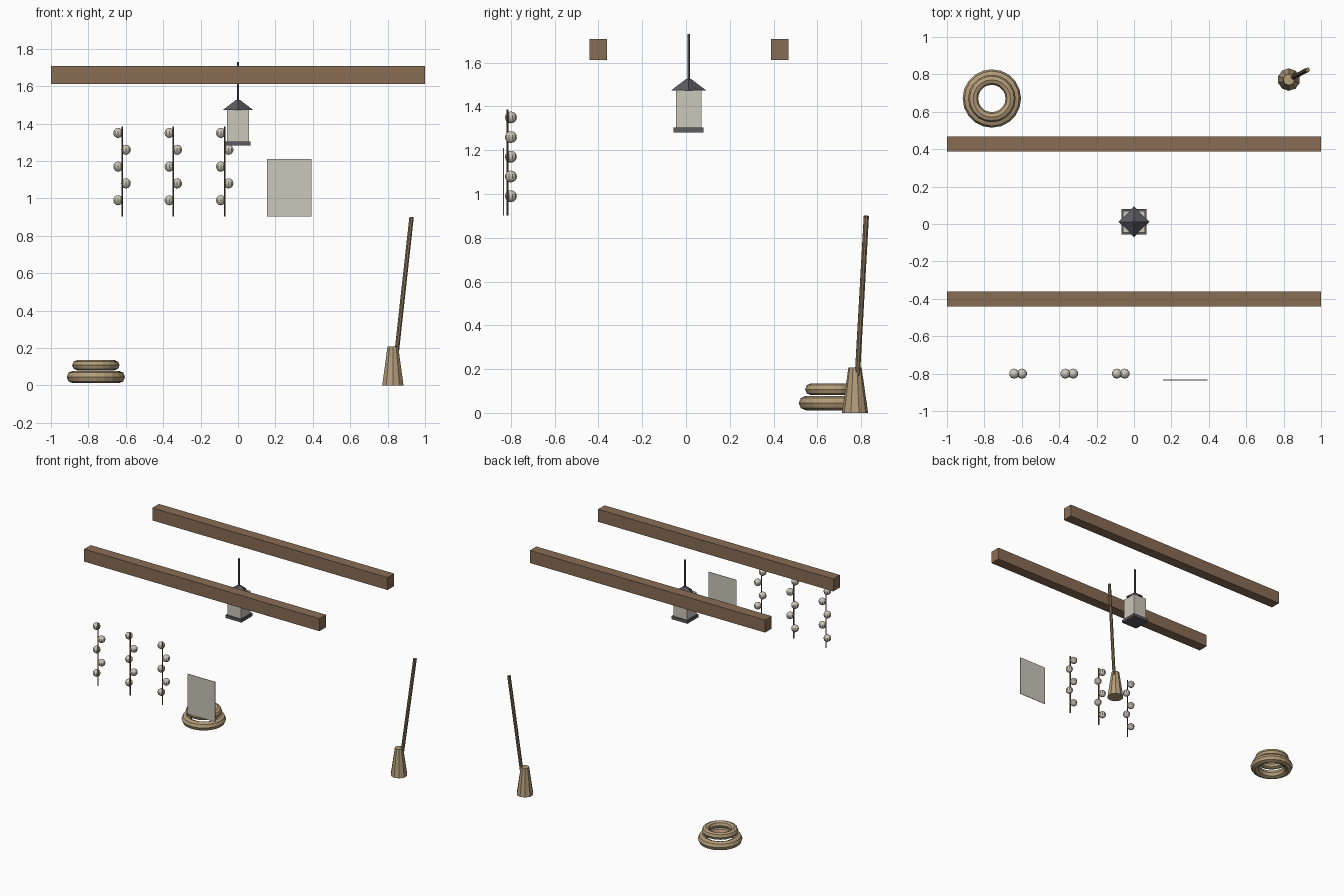
import bpy, math
from mathutils import Vector

if "Cube" in bpy.data.objects:
    bpy.data.objects.remove(bpy.data.objects["Cube"])


def srgb(r, g, b):
    f = lambda c: c / 12.92 if c <= 0.04045 else ((c + 0.055) / 1.055) ** 2.4
    return (f(r / 255), f(g / 255), f(b / 255), 1)


def material(name, rgb):
    m = bpy.data.materials.new(name)
    m.diffuse_color = srgb(*rgb)
    m.use_nodes = True
    m.node_tree.nodes["Principled BSDF"].inputs["Base Color"].default_value = m.diffuse_color
    return m


WOOD = material("brown wood", (136, 108, 84))
STRAW = material("straw", (180, 157, 122))
STICK = material("stick wood", (138, 118, 90))
CORD = material("dark cord", (98, 84, 68))
METAL = material("dark metal", (92, 92, 98))
PAPER = material("pale paper", (203, 199, 186))
BULB = material("pale bulb", (204, 199, 184))


def finish(name, mat):
    o = bpy.context.object
    o.name = name
    o.data.materials.append(mat)
    return o


def box(name, mat, lo, hi):
    lo, hi = Vector(lo), Vector(hi)
    bpy.ops.mesh.primitive_cube_add(size=1, location=(lo + hi) / 2)
    o = finish(name, mat)
    o.scale = hi - lo
    return o


def rod(name, mat, a, b, r1, r2, sides):
    # tapered prism from point a to point b
    a, b = Vector(a), Vector(b)
    bpy.ops.mesh.primitive_cone_add(vertices=sides, radius1=r1, radius2=r2,
                                    depth=(b - a).length, location=(a + b) / 2)
    o = finish(name, mat)
    o.rotation_euler = (b - a).to_track_quat('Z', 'Y').to_euler()
    return o


# ceiling beams
for name, y in (("front_beam", -0.40), ("back_beam", 0.428)):
    box(name, WOOD, (-1, y - 0.04, 1.612), (1, y + 0.04, 1.708))

# hanging lantern
ly = 0.012
box("lantern_base", METAL, (-0.068, ly - 0.068, 1.282), (0.068, ly + 0.068, 1.304))
box("lantern_panes", PAPER, (-0.058, ly - 0.058, 1.304), (0.058, ly + 0.058, 1.475))
rod("lantern_roof", METAL, (0, ly, 1.472), (0, ly, 1.525), 0.082, 0.012, 4)
rod("lantern_hanger", METAL, (0, ly, 1.51), (0, ly, 1.73), 0.006, 0.006, 6)

# three strings with alternating bulbs
for i, x in enumerate((-0.62, -0.346, -0.071)):
    rod(f"string_{i}", CORD, (x, -0.815, 0.902), (x, -0.815, 1.385), 0.0045, 0.0045, 6)
    for k in range(5):
        side = -1 if k % 2 == 0 else 1
        bpy.ops.mesh.primitive_uv_sphere_add(segments=10, ring_count=8, radius=0.027,
            location=(x + side * 0.021, -0.80, 1.35 - 0.09 * k))
        finish(f"bulb_{i}_{k}", BULB)

# paper notice
box("paper_sheet", PAPER, (0.155, -0.836, 0.902), (0.392, -0.832, 1.21))

# coiled rope
for name, major, minor, z in (("coil_lower", 0.123, 0.033, 0.045),
                              ("coil_upper", 0.100, 0.027, 0.108)):
    bpy.ops.mesh.primitive_torus_add(major_segments=20, minor_segments=8,
        major_radius=major, minor_radius=minor, location=(-0.76, 0.671, z))
    finish(name, STRAW)

# broom
rod("broom_head", STRAW, (0.828, 0.772, 0), (0.828, 0.772, 0.208), 0.06, 0.03, 10)
rod("broom_stick", STICK, (0.84, 0.779, 0.1), (0.928, 0.824, 0.9), 0.0125, 0.0125, 8)
